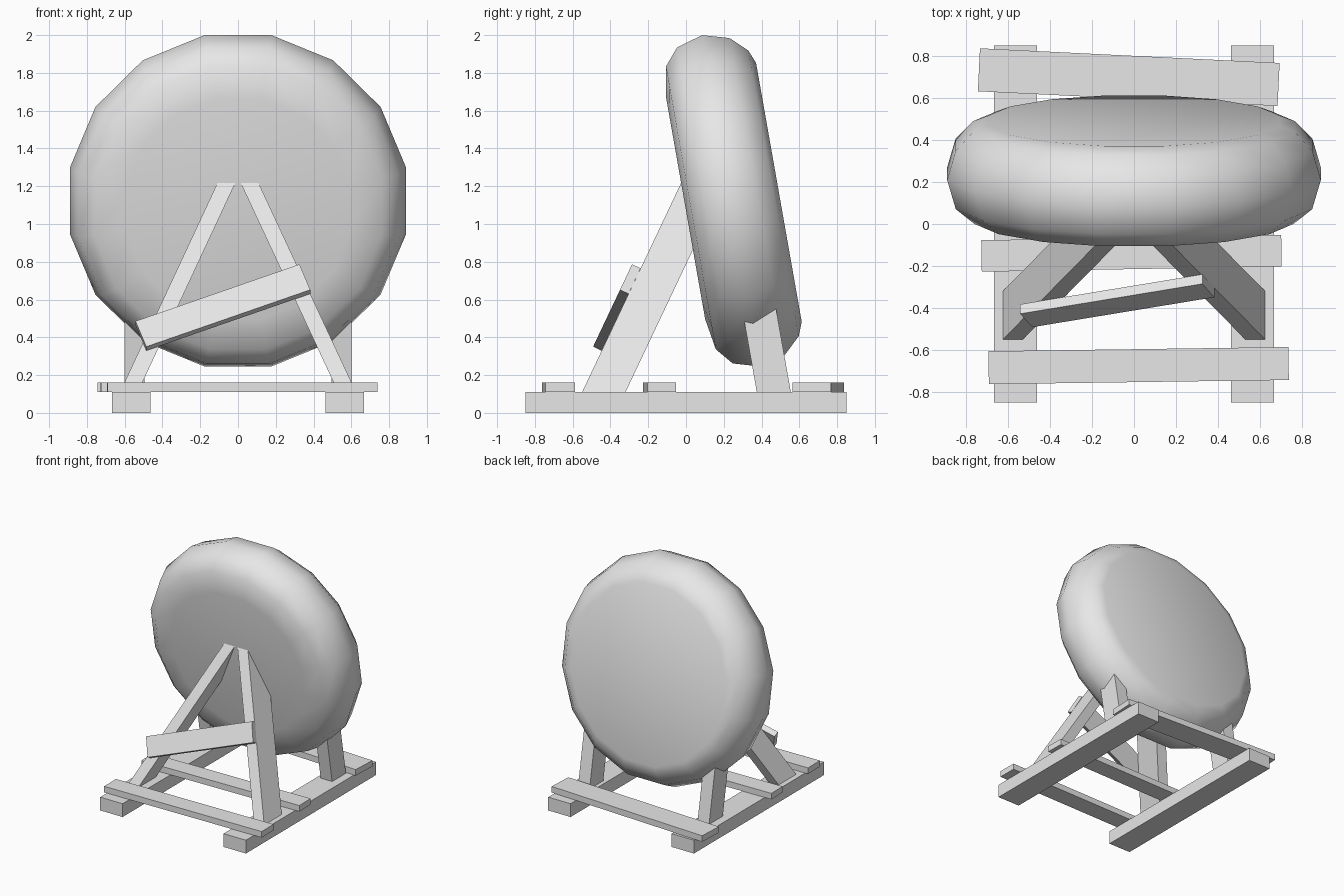
import bpy, bmesh
from math import radians, cos, sin, pi, atan2
from mathutils import Matrix, Vector

cube = bpy.data.objects.get("Cube")
if cube:
    bpy.data.objects.remove(cube, do_unlink=True)

# One plain grey for every part
grey = bpy.data.materials.new("light grey")
grey.use_nodes = True
grey.diffuse_color = (0.8, 0.8, 0.8, 1)
grey.node_tree.nodes["Principled BSDF"].inputs["Base Color"].default_value = (0.8, 0.8, 0.8, 1)


def finish(name, bm, smooth=False):
    bmesh.ops.recalc_face_normals(bm, faces=bm.faces)
    for f in bm.faces:
        f.smooth = smooth
    mesh = bpy.data.meshes.new(name)
    bm.to_mesh(mesh)
    bm.free()
    mesh.materials.append(grey)
    obj = bpy.data.objects.new(name, mesh)
    bpy.context.collection.objects.link(obj)
    return obj


def plank(name, centre, size, rotation=None):
    """A box of the given size, turned about its own centre."""
    bm = bmesh.new()
    turn = rotation if rotation else Matrix.Identity(4)
    bmesh.ops.create_cube(bm, size=1, matrix=Matrix.Translation(centre) @ turn
                          @ Matrix.Diagonal((*size, 1)))
    return finish(name, bm)


def slanted_post(name, x, y, z, shift, side):
    """A post with level ends whose top is shifted sideways from its foot."""
    bm = bmesh.new()
    rings = []
    for height, (dx, dy) in zip(z, ((0, 0), shift)):
        rings.append([bm.verts.new((side * (px + dx), py + dy, height))
                      for px, py in ((x[0], y[0]), (x[1], y[0]), (x[1], y[1]), (x[0], y[1]))])
    low, high = rings
    bm.faces.new(low)
    bm.faces.new(high)
    for i in range(4):
        j = (i + 1) % 4
        bm.faces.new((low[i], low[j], high[j], high[i]))
    return finish(name, bm)


# Round target: a 16-sided rounded disc, leaning forward at the top
profile = [(0.605, -0.258), (0.775, -0.23), (0.866, -0.155), (0.908, -0.013),
           (0.867, 0.127), (0.783, 0.214), (0.71, 0.243)]
SIDES = 16
bm = bmesh.new()
rings = []
for r, depth in profile:
    angles = [2 * pi * (i + 0.5) / SIDES for i in range(SIDES)]
    rings.append([bm.verts.new((r * cos(a), depth, r * sin(a))) for a in angles])
for a, b in zip(rings, rings[1:]):
    for i in range(SIDES):
        j = (i + 1) % SIDES
        bm.faces.new((a[i], a[j], b[j], b[i]))
bm.faces.new(rings[0])
bm.faces.new(rings[-1])
bm.transform(Matrix.Translation((0, 0.2525, 1.125)) @ Matrix.Rotation(radians(10), 4, 'X'))
finish("round_disc", bm, smooth=True)

# Runners, front legs and rear posts on both sides
for side, label in ((1, "left"), (-1, "right")):
    plank(label + "_runner", (side * 0.565, 0, 0.055), (0.205, 1.7, 0.11))
    slanted_post(label + "_front_leg", (0.53, 0.625), (-0.55, -0.32), (0.11, 1.23),
                 (-0.522, 0.53), side)
    slanted_post(label + "_rear_post", (0.495, 0.6), (0.375, 0.555), (0.11, 0.65),
                 (0, -0.096), side)

# Slightly crooked boards across the runners
for name, x, y, width, angle in (("front_board", 0.022, -0.675, 0.157, 0.8),
                                 ("middle_board", -0.012, -0.14, 0.15, 1.0),
                                 ("rear_board", -0.025, 0.70, 0.205, -2.8)):
    plank(name, (x, y, 0.135), (1.43, width, 0.05), Matrix.Rotation(radians(angle), 4, 'Z'))

# Crooked brace lying on the sloping faces of the front legs
slope = Matrix.Rotation(-atan2(0.53, 1.12), 4, 'X')
plank("cross_brace", (-0.08, -0.366, 0.558), (0.93, 0.05, 0.16),
      slope @ Matrix.Rotation(radians(-21), 4, 'Y'))
